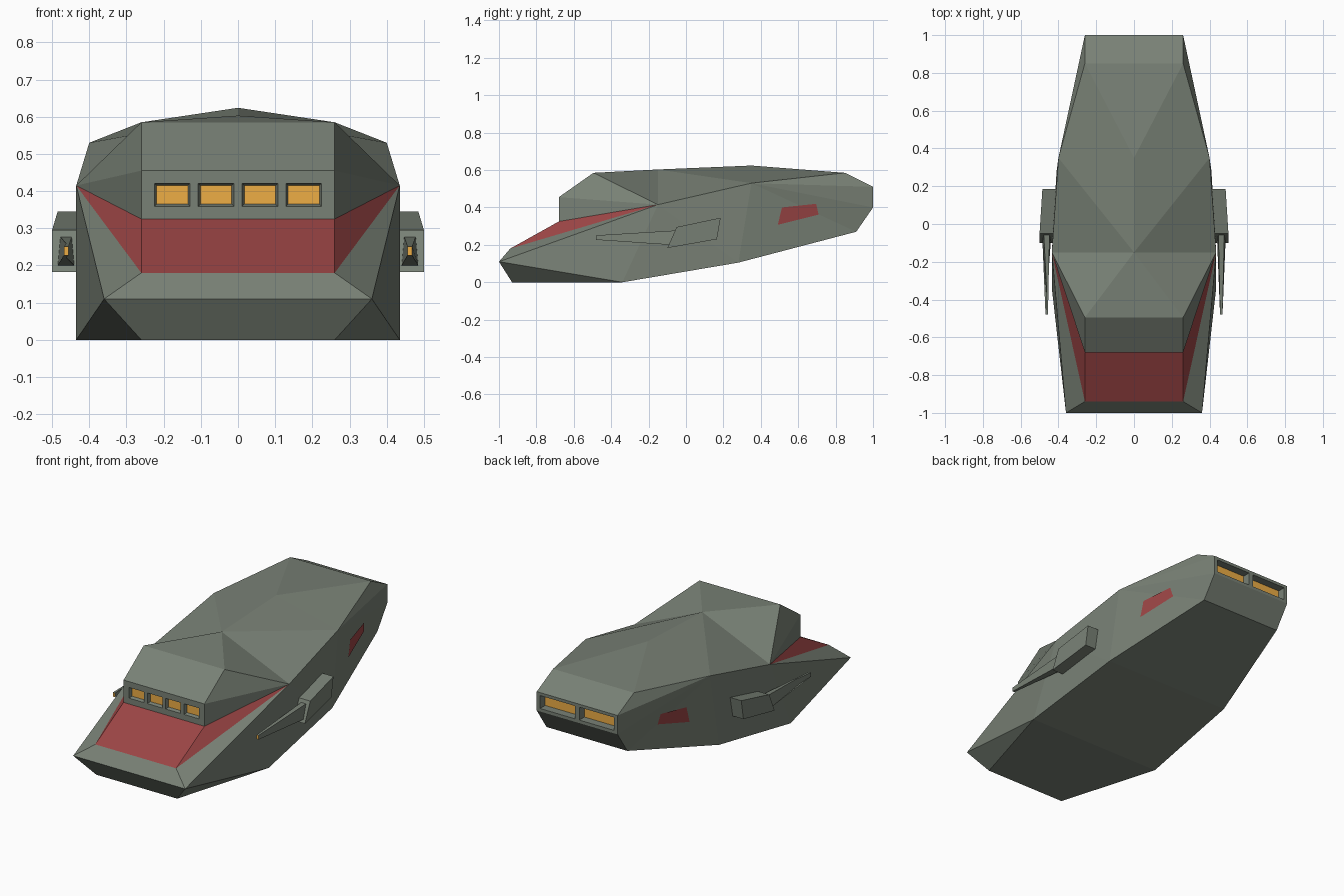
import bpy, bmesh
from mathutils import Vector
from mathutils.bvhtree import BVHTree

if "Cube" in bpy.data.objects:
    bpy.data.objects.remove(bpy.data.objects["Cube"])


def material(name, colour):
    m = bpy.data.materials.new(name)
    m.diffuse_color = (*colour, 1)
    m.use_nodes = True
    m.node_tree.nodes["Principled BSDF"].inputs["Base Color"].default_value = m.diffuse_color
    return m


GREEN = material("hull_paint", (0.19, 0.22, 0.18))
RED = material("red_paint", (0.33, 0.06, 0.06))
GLOW = material("amber_glow", (0.85, 0.42, 0.06))


def finish(bm, name, *mats):
    bmesh.ops.recalc_face_normals(bm, faces=bm.faces)
    mesh = bpy.data.meshes.new(name)
    bm.to_mesh(mesh)
    bm.free()
    for m in mats:
        mesh.materials.append(m)
    ob = bpy.data.objects.new(name, mesh)
    bpy.context.collection.objects.link(ob)
    return ob


def loft(bm, a, b):
    """Solid between two matching four-point outlines; returns the end face."""
    va, vb = ([bm.verts.new(p) for p in q] for q in (a, b))
    bm.faces.new(va)
    for i in range(4):
        j = (i + 1) % 4
        bm.faces.new((va[i], va[j], vb[j], vb[i]))
    return bm.faces.new(vb)


def rect(x, y, z, w, h):
    """Upright rectangle facing along y."""
    return [(x + sx * w / 2, y, z + sz * h / 2)
            for sx, sz in ((-1, -1), (1, -1), (1, 1), (-1, 1))]


# Hull: right-hand corner points, mirrored to the left
P = dict(
    N=(.36, -1, .11), L=(.26, -.94, .18), K=(.26, -.93, 0), J=(.435, -.34, 0),
    W=(.435, -.15, .415), P=(.26, -.68, .325), Q=(.26, -.68, .455),
    C=(.26, -.495, .585), A=(0, -.15, .603), B=(0, .35, .624),
    S=(.40, .35, .53), D=(.26, .85, .585), E=(.26, 1, .51), F=(.26, 1, .40),
    G=(.26, .91, .27), H=(.41, .28, .105))
bm = bmesh.new()
right = {k: bm.verts.new(p) for k, p in P.items()}
left = {k: right[k] if p[0] == 0 else bm.verts.new((-p[0], p[1], p[2]))
        for k, p in P.items()}
for names in ("NKJ LNW NJW LPW PQW QCW CAW AWS ABS BDS "
              "WJH WHS SHG SGF SFE SED").split():
    for side in (right, left):
        f = bm.faces.new([side[n] for n in names])
        f.material_index = int(names == "LPW")
# Strips running across the middle
for a, b in "NL LP PQ QC DE EF FG GH HJ JK KN".split():
    f = bm.faces.new((right[a], right[b], left[b], left[a]))
    f.material_index = int(a + b == "LP")
for a, b in ("CA", "DB"):
    bm.faces.new((right[a], left[a], right[b]))
bmesh.ops.recalc_face_normals(bm, faces=bm.faces)
surface = BVHTree.FromBMesh(bm)
hull = finish(bm, "hull", GREEN, RED)

# Recesses for the cockpit windows and rear engines, with glowing panes
cut, panes = bmesh.new(), {"cockpit_windows": bmesh.new(), "engine_glow": bmesh.new()}
recesses = [("cockpit_windows", x, .39, .096, .062, -.68, .02, .012)
            for x in (-.177, -.059, .059, .177)]
recesses += [("engine_glow", x, .455, .225, .075, 1, -.05, .0)
             for x in (-.126, .126)]
for name, x, z, w, h, y, depth, taper in recesses:
    # start the cutter just outside the hull on the same slope
    loft(cut, rect(x, y - depth, z, w + taper, h + taper),
         rect(x, y + depth, z, w - taper, h - taper))
    bm = panes[name]
    bm.faces.new([bm.verts.new(p) for p in
                  rect(x, y + depth * .94, z, w - taper, h - taper)])
cutter = finish(cut, "recess_cutter", GREEN)
cutter.hide_render = True
cutter.hide_viewport = True
cutter.display_type = 'WIRE'
for name, bm in panes.items():
    finish(bm, name, GLOW)
mod = hull.modifiers.new("recesses", 'BOOLEAN')
mod.operation = 'DIFFERENCE'
mod.solver = 'EXACT'
mod.object = cutter

for s, side in ((1, "right"), (-1, "left")):
    # Gun pod on the flank
    bm = bmesh.new()
    loft(bm,
         [(s * .40, -.10, .183), (s * .50, -.10, .183),
          (s * .50, -.05, .295), (s * .40, -.05, .295)],
         [(s * .40, .165, .23), (s * .485, .165, .23),
          (s * .485, .185, .345), (s * .40, .185, .345)])
    finish(bm, side + "_gun_pod", GREEN)

    # Tapered barrel with a glowing muzzle
    bm = bmesh.new()
    base = [(s * .44, -.085, .20), (s * .485, -.085, .20),
            (s * .478, -.05, .277), (s * .447, -.05, .277)]
    muzzle = loft(bm, base, rect(s * .462, -.48, .239, .013, .024))
    muzzle.material_index = 1
    finish(bm, side + "_gun_barrel", GREEN, GLOW)

    # Red marking laid on the rear flank
    bm = bmesh.new()
    corners = []
    for y, z in ((.49, .307), (.708, .362), (.695, .42), (.512, .40)):
        hit, normal, _, _ = surface.ray_cast(Vector((s * 2, y, z)), Vector((-s, 0, 0)))
        corners.append(bm.verts.new(hit + normal * .004))
    f = bm.faces.new(corners)
    f.normal_update()
    ob = finish(bm, side + "_flank_marking", RED)
    if ob.data.polygons[0].normal.x * s < 0:
        ob.data.flip_normals()
